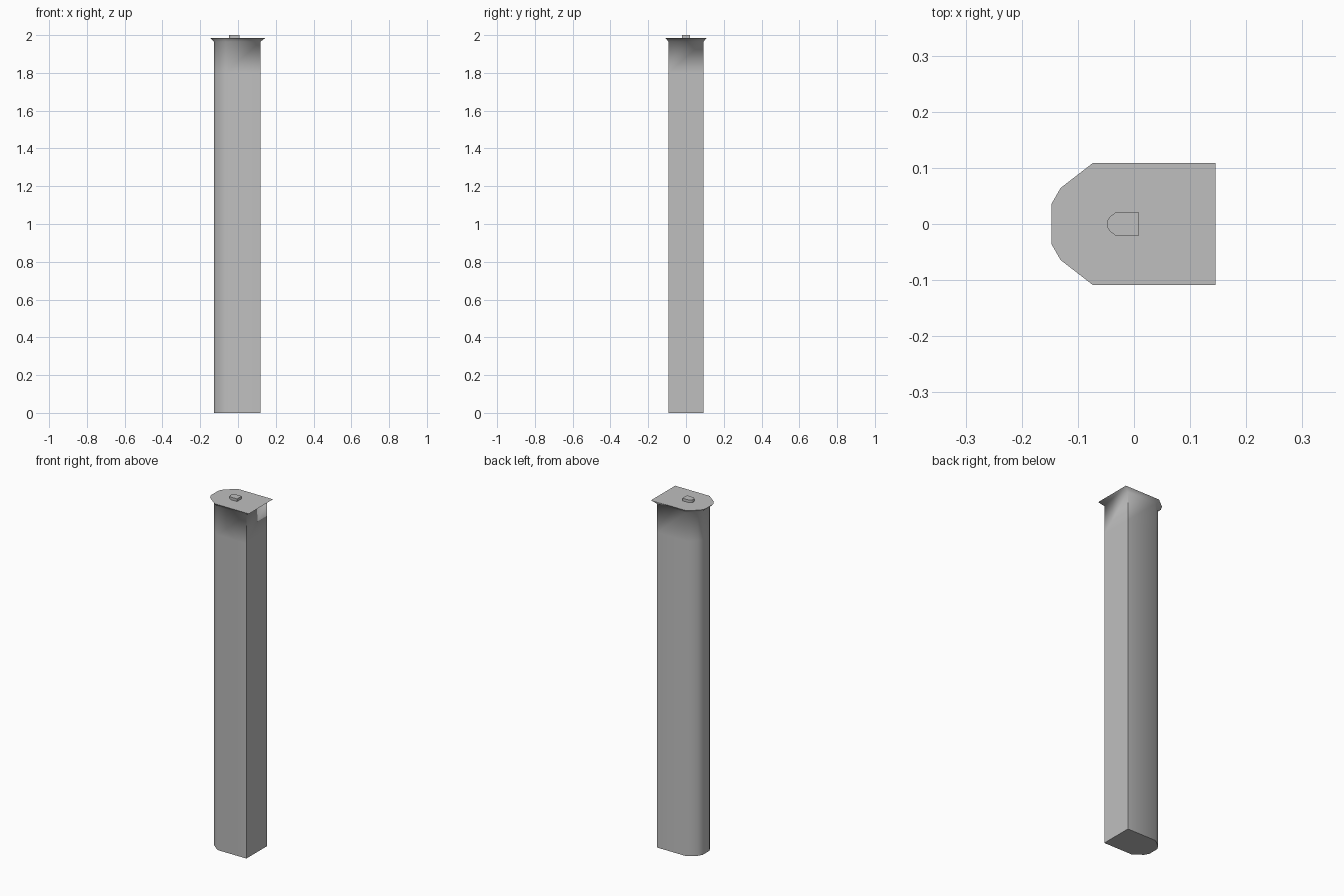
import bpy, bmesh, math

cube = bpy.data.objects.get("Cube")
if cube:
    bpy.data.objects.remove(cube, do_unlink=True)

grey = bpy.data.materials.new("plain_grey")
grey.use_nodes = True
COLOUR = (0.52, 0.52, 0.52, 1)
grey.diffuse_color = COLOUR
grey.node_tree.nodes["Principled BSDF"].inputs["Base Color"].default_value = COLOUR

# Half of the D-shaped outline, from square end to rounded end
HALF = [(0.145, 0.109), (-0.073, 0.109), (-0.131, 0.064), (-0.147, 0.036)]
OUTLINE = HALF + [(x, -y) for x, y in reversed(HALF)]


def loft(name, sections):
    """Join scaled outlines (x scale, y scale, x shift, z) and cap both ends."""
    bm = bmesh.new()
    rings = [[bm.verts.new((x * sx + dx, y * sy, z)) for x, y in OUTLINE]
             for sx, sy, dx, z in sections]
    n = len(OUTLINE)
    for a, b in zip(rings, rings[1:]):
        for i in range(n):
            j = (i + 1) % n
            bm.faces.new((a[i], a[j], b[j], b[i]))
    bm.faces.new(rings[0])
    bm.faces.new(rings[-1])
    bmesh.ops.recalc_face_normals(bm, faces=bm.faces)
    mesh = bpy.data.meshes.new(name)
    bm.to_mesh(mesh)
    bm.free()
    mesh.materials.append(grey)
    obj = bpy.data.objects.new(name, mesh)
    bpy.context.collection.objects.link(obj)
    bpy.ops.object.select_all(action='DESELECT')
    obj.select_set(True)
    bpy.context.view_layer.objects.active = obj
    bpy.ops.object.shade_smooth_by_angle(angle=math.radians(65))
    return obj


# Column in twelve equal segments, ending in a flared lip
SEGMENTS, SHAFT_TOP, LIP_TOP = 12, 1.965, 1.985
shaft = [(0.839, 0.85, -0.0037, SHAFT_TOP * i / SEGMENTS) for i in range(SEGMENTS + 1)]
loft("column", shaft + [(1, 1, 0, LIP_TOP)])

# Small knob of the same outline on the top
loft("top_knob", [(0.19, 0.19, -0.019, LIP_TOP), (0.19, 0.19, -0.019, 2.0)])
